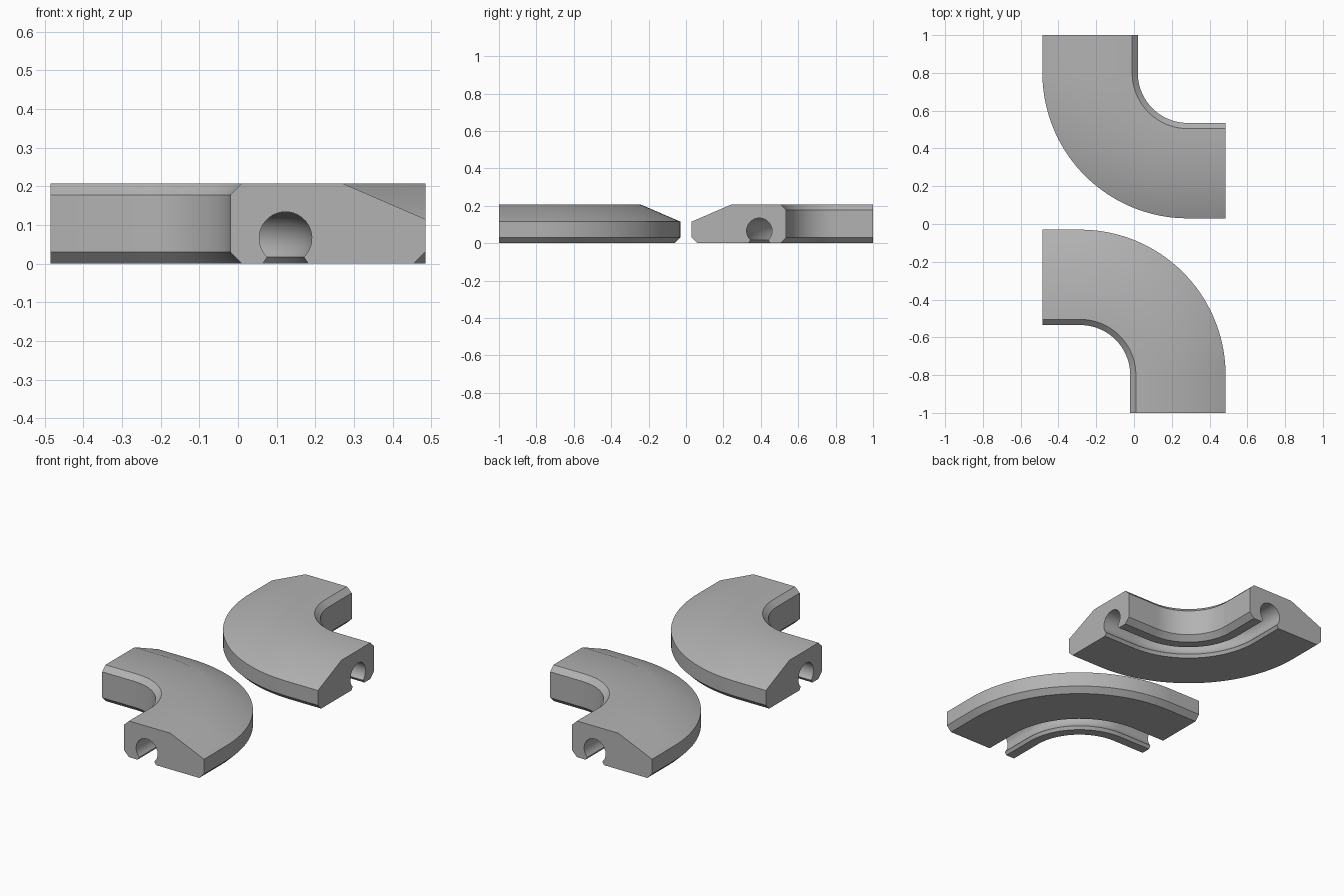
import bpy, bmesh, math

if "Cube" in bpy.data.objects:
    bpy.data.objects.remove(bpy.data.objects["Cube"])

grey = bpy.data.materials.new("grey plastic")
grey.diffuse_color = (0.45, 0.45, 0.45, 1)
grey.use_nodes = True
grey.node_tree.nodes["Principled BSDF"].inputs["Base Color"].default_value = grey.diffuse_color

CX, CY, LEG, STEPS = -0.285, -0.8, 0.2, 40   # bend centre, straight leg length, bend steps


def section():
    """Cross-section (radius, z): bevelled body with a round channel open at the bottom."""
    pts = [(0.725, 0), (0.77, 0.03), (0.77, 0.115), (0.557, 0.207),
           (0.295, 0.207), (0.265, 0.178), (0.265, 0.03), (0.295, 0), (0.349, 0)]
    pts[0] = (0.74, 0)
    r, cr, cz = 0.068, 0.408, 0.066
    start, end = math.radians(226), math.radians(-46)
    pts += [(cr + r * math.cos(start + (end - start) * i / 28),
             cz + r * math.sin(start + (end - start) * i / 28)) for i in range(29)]
    return pts + [(0.467, 0)]


def path():
    """Centre offset and angle of every station: straight leg, quarter bend, straight leg."""
    arc = [(CX, CY, math.pi / 2 * i / STEPS) for i in range(STEPS + 1)]
    return [(CX, CY - LEG, 0)] + arc + [(CX - LEG, CY, math.pi / 2)]


def curved_half(name, turn):
    bm = bmesh.new()
    rings = [[bm.verts.new((turn * (x + r * math.cos(a)), turn * (y + r * math.sin(a)), z))
              for r, z in section()] for x, y, a in path()]
    n = len(rings[0])
    for p, q in zip(rings, rings[1:]):
        for i in range(n):
            bm.faces.new((p[i], p[(i + 1) % n], q[(i + 1) % n], q[i]))
    # flat end faces
    bm.faces.new(rings[0])
    bm.faces.new(rings[-1])
    bmesh.ops.recalc_face_normals(bm, faces=bm.faces)
    mesh = bpy.data.meshes.new(name)
    bm.to_mesh(mesh)
    bm.free()
    mesh.materials.append(grey)
    obj = bpy.data.objects.new(name, mesh)
    bpy.context.collection.objects.link(obj)
    bpy.ops.object.select_all(action='DESELECT')
    obj.select_set(True)
    bpy.context.view_layer.objects.active = obj
    bpy.ops.object.shade_smooth_by_angle(angle=math.radians(30))


# Two identical bends, the second turned half way round
curved_half("front_bend", 1)
curved_half("back_bend", -1)
